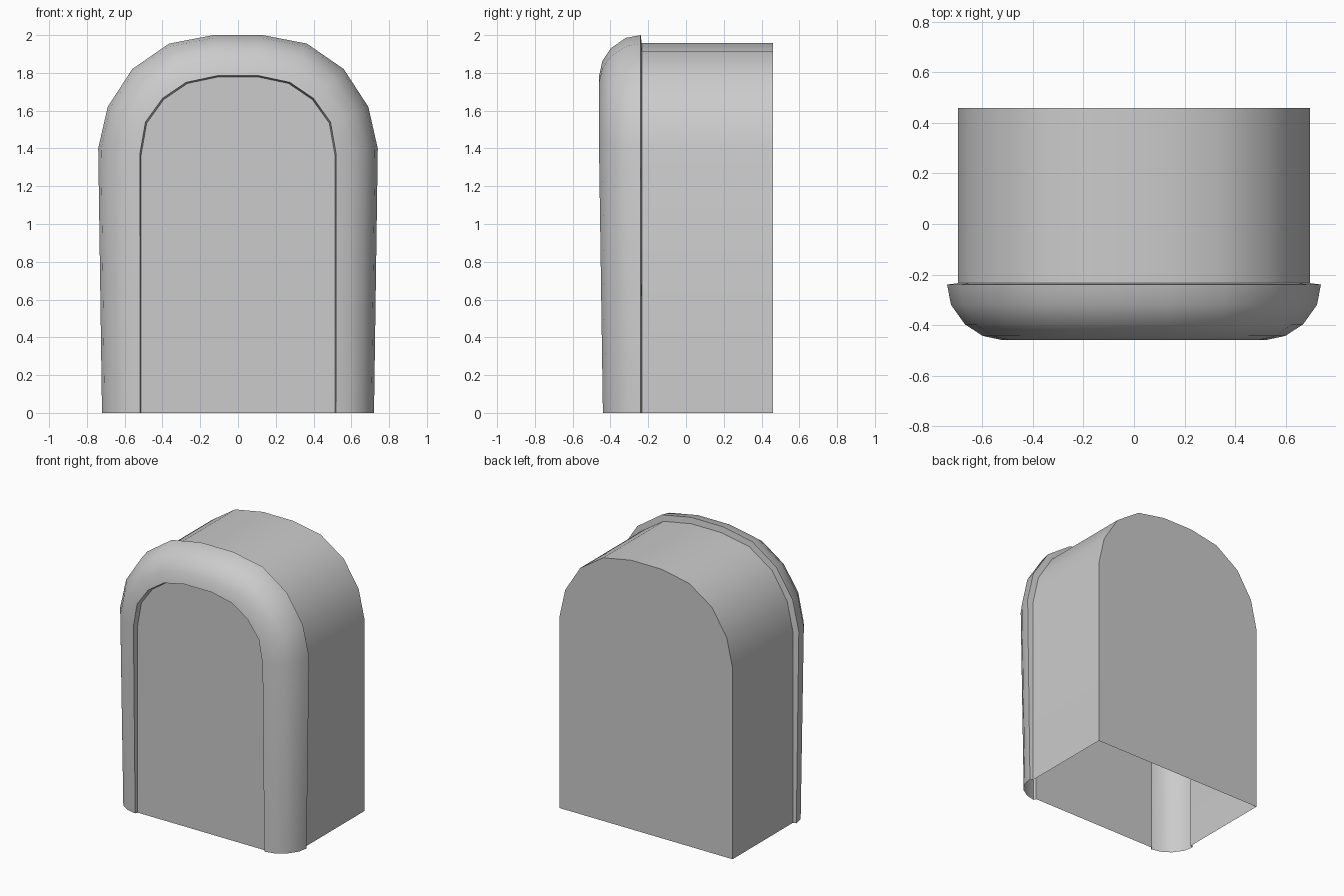
import bpy

if "Cube" in bpy.data.objects:
    bpy.data.objects.remove(bpy.data.objects["Cube"])

# Right half of each arch outline as (x, z), from floor to crown
OUTER = [(0.72, 0), (0.74, 1.40), (0.69, 1.62), (0.56, 1.82), (0.365, 1.955), (0.13, 2.0)]
INNER = [(0.52, 0), (0.52, 1.37), (0.49, 1.54), (0.40, 1.665), (0.275, 1.75), (0.11, 1.785)]
BODY = [(0.697, 0), (0.697, 1.39), (0.65, 1.60), (0.53, 1.79), (0.345, 1.915), (0.12, 1.957)]
PANEL = [(x - 0.007, max(z - 0.006, 0)) for x, z in INNER]


def ring(half, depth):
    """Full arch, mirrored, at a y depth; the depth may differ at the floor."""
    base, top = depth if isinstance(depth, tuple) else (depth, depth)
    pts = [(x, base if z == 0 else top, z) for x, z in half]
    return pts + [(-x, y, z) for x, y, z in reversed(pts)]


def blend(t):
    """Arch between the inner (0) and outer (1) outlines."""
    return [(a + (c - a) * t, b + (d - b) * t) for (a, b), (c, d) in zip(INNER, OUTER)]


def loft(name, rings, cap_back=False, cap_front=False):
    """Skin arches ordered from back to front, leaving the floor open."""
    n = len(rings[0])
    verts = [p for r in rings for p in r]
    faces = [(k * n + i, k * n + i + 1, (k + 1) * n + i + 1, (k + 1) * n + i)
             for k in range(len(rings) - 1) for i in range(n - 1)]
    if cap_back:
        faces.append(tuple(reversed(range(n))))
    if cap_front:
        faces.append(tuple(range((len(rings) - 1) * n, len(rings) * n)))
    mesh = bpy.data.meshes.new(name)
    mesh.from_pydata(verts, [], faces)
    obj = bpy.data.objects.new(name, mesh)
    bpy.context.collection.objects.link(obj)
    bpy.ops.object.select_all(action='DESELECT')
    obj.select_set(True)
    bpy.context.view_layer.objects.active = obj
    bpy.ops.object.shade_smooth_by_angle(angle=0.56)
    return obj


# Hollow body with a closed back
loft("rear_shell", [ring(BODY, 0.46), ring(BODY, -0.234)], cap_back=True)

# Rounded hollow trim: thin rear flange, then a quarter-round to the front lip
profile = [(1, -0.24, -0.24), (0.93, -0.31, -0.32), (0.68, -0.382, -0.397),
           (0.36, -0.423, -0.443), (0, -0.44, -0.46)]
loft("arch_trim", [ring(BODY, -0.234)] + [ring(blend(t), (b, y)) for t, b, y in profile])

# Slightly recessed front panel with its narrow return edge
loft("front_panel", [ring(INNER, (-0.44, -0.46)), ring(PANEL, -0.42)], cap_front=True)
